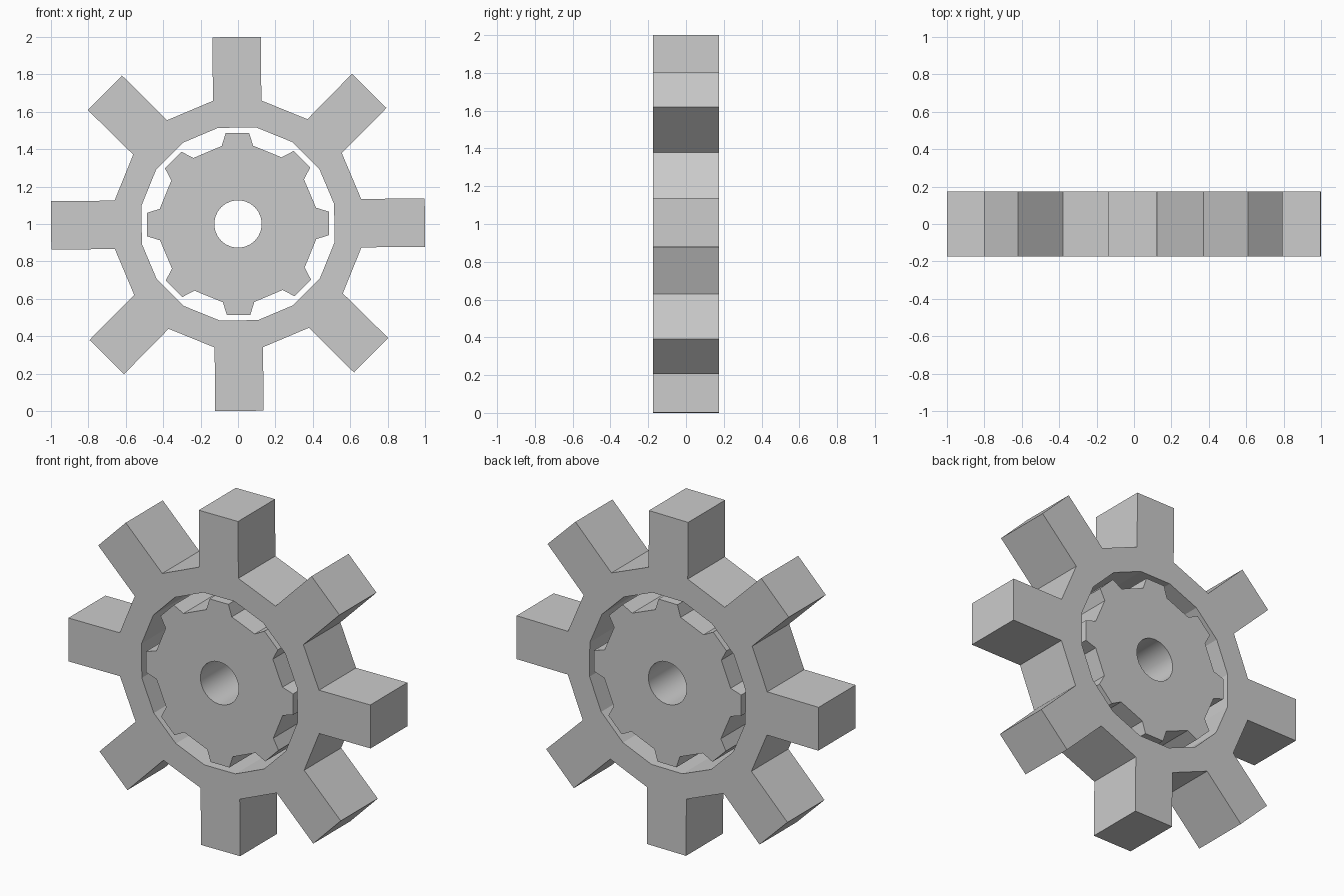
import bpy, bmesh
from math import sin, cos, radians, pi

if "Cube" in bpy.data.objects:
    bpy.data.objects.remove(bpy.data.objects["Cube"])

HALF_DEPTH = 0.175
CENTRE_Z = 1.0
TWIST = -0.4      # slight rotation of the teeth, degrees
TEETH = 8


def gear_loop(root_r, root_a, tip_r, tip_a):
    """Outline of a toothed wheel as (radius, angle) pairs."""
    tooth = [(root_r, -root_a), (tip_r, -tip_a), (tip_r, tip_a), (root_r, root_a)]
    return [(r, a + TWIST + 360 / TEETH * i) for i in range(TEETH) for r, a in tooth]


def circle_loop(r, sides, start=0.0):
    return [(r, start + 360 * i / sides) for i in range(sides)]


def plate(name, loops):
    """Fill an outline with a hole and extrude it through the depth."""
    bm = bmesh.new()
    edges = []
    for loop in loops:
        vs = [bm.verts.new((r * sin(radians(a)), -HALF_DEPTH,
                            CENTRE_Z + r * cos(radians(a)))) for r, a in loop]
        edges += [bm.edges.new((vs[i - 1], vs[i])) for i in range(len(vs))]
    bmesh.ops.triangle_fill(bm, edges=edges, use_beauty=True, normal=(0, -1, 0))
    ext = bmesh.ops.extrude_face_region(bm, geom=bm.faces[:], use_keep_orig=True)
    moved = [g for g in ext["geom"] if isinstance(g, bmesh.types.BMVert)]
    bmesh.ops.translate(bm, verts=moved, vec=(0, 2 * HALF_DEPTH, 0))
    bmesh.ops.dissolve_limit(bm, angle_limit=radians(1), verts=bm.verts[:], edges=bm.edges[:])
    bmesh.ops.recalc_face_normals(bm, faces=bm.faces[:])
    mesh = bpy.data.meshes.new(name)
    bm.to_mesh(mesh)
    bm.free()
    obj = bpy.data.objects.new(name, mesh)
    bpy.context.collection.objects.link(obj)
    return obj


# Outer ring: eight long teeth around a sixteen-sided opening
plate("outer_ring", [gear_loop(0.672, 11.1, 1.0075, 7.4),
                     circle_loop(0.525, 16, 11.25 + TWIST)])

# Inner gear: eight short teeth around a round bore
gear = plate("inner_gear", [gear_loop(0.426, 11.4, 0.491, 7.3),
                            circle_loop(0.127, 24)])
bpy.ops.object.select_all(action='DESELECT')
gear.select_set(True)
bpy.context.view_layer.objects.active = gear
bpy.ops.object.shade_smooth_by_angle(angle=radians(20))
